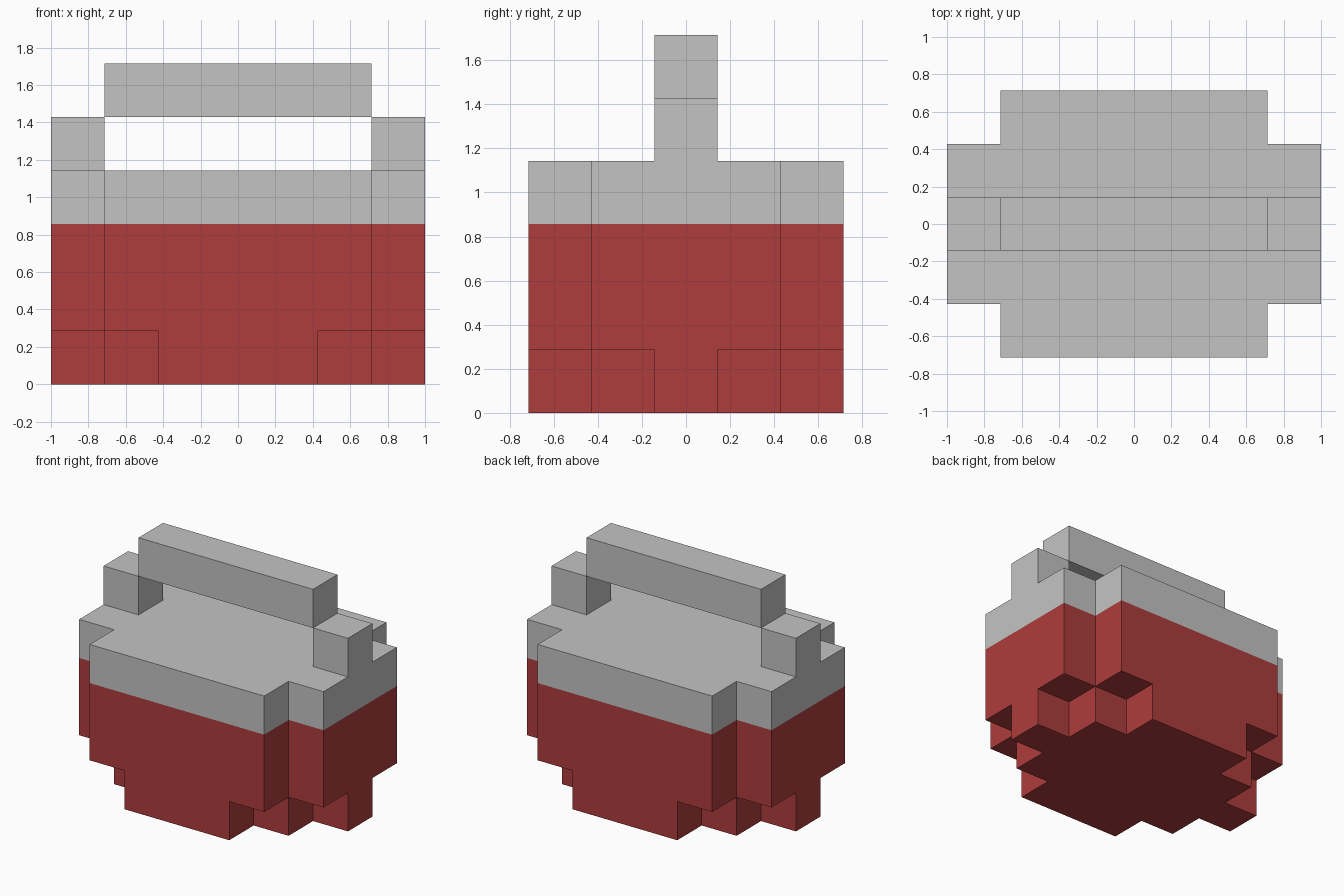
import bpy
import bmesh

cube = bpy.data.objects.get("Cube")
if cube:
    bpy.data.objects.remove(cube, do_unlink=True)

U = 2 / 7  # size of one block


def material(name, rgb):
    m = bpy.data.materials.new(name)
    m.use_nodes = True
    m.diffuse_color = (*rgb, 1)
    bsdf = m.node_tree.nodes["Principled BSDF"]
    bsdf.inputs["Base Color"].default_value = (*rgb, 1)
    bsdf.inputs["Roughness"].default_value = 0.8
    return m


red = material("red", (0.42, 0.045, 0.045))
grey = material("light grey", (0.55, 0.55, 0.55))


def outline(quarter):
    """Mirror the back-left corner steps into a full counter-clockwise outline."""
    back = quarter[::-1]
    return (back + [(-x, y) for x, y in quarter]
            + [(-x, -y) for x, y in back] + [(x, -y) for x, y in quarter])


def stack(name, points, levels, mats, cap_top=True):
    """Extrude an outline through the levels, one material per storey."""
    bm = bmesh.new()
    rings = [[bm.verts.new((x * U, y * U, z * U)) for x, y in points] for z in levels]
    n = len(points)
    for k in range(len(levels) - 1):
        for i in range(n):
            j = (i + 1) % n
            f = bm.faces.new((rings[k][i], rings[k][j], rings[k + 1][j], rings[k + 1][i]))
            f.material_index = k
    bm.faces.new(rings[0][::-1])
    if cap_top:
        bm.faces.new(rings[-1]).material_index = len(mats) - 1
    me = bpy.data.meshes.new(name)
    bm.to_mesh(me)
    bm.free()
    for m in mats:
        me.materials.append(m)
    ob = bpy.data.objects.new(name, me)
    bpy.context.collection.objects.link(ob)
    return ob


def box(name, x0, x1, z0, z1, mat):
    pts = [(x0, -0.5), (x1, -0.5), (x1, 0.5), (x0, 0.5)]
    return stack(name, pts, [z0, z1], [mat])


# Stepped diamond foot, covered by the body above
stack("stepped_base", outline([(1.5, 2.5), (1.5, 1.5), (2.5, 1.5), (2.5, 0.5), (3.5, 0.5)]),
      [0, 1], [red], cap_top=False)

# Body with notched corners: red wall with a grey rim on top
stack("body", outline([(2.5, 2.5), (2.5, 1.5), (3.5, 1.5)]), [1, 3, 4], [red, grey])

# Handle: two posts and a raised bar
for side, s in (("left", 1), ("right", -1)):
    box(f"handle_post_{side}", s * 3 - 0.5, s * 3 + 0.5, 4, 5, grey)
box("handle_bar", -2.5, 2.5, 5, 6, grey)
